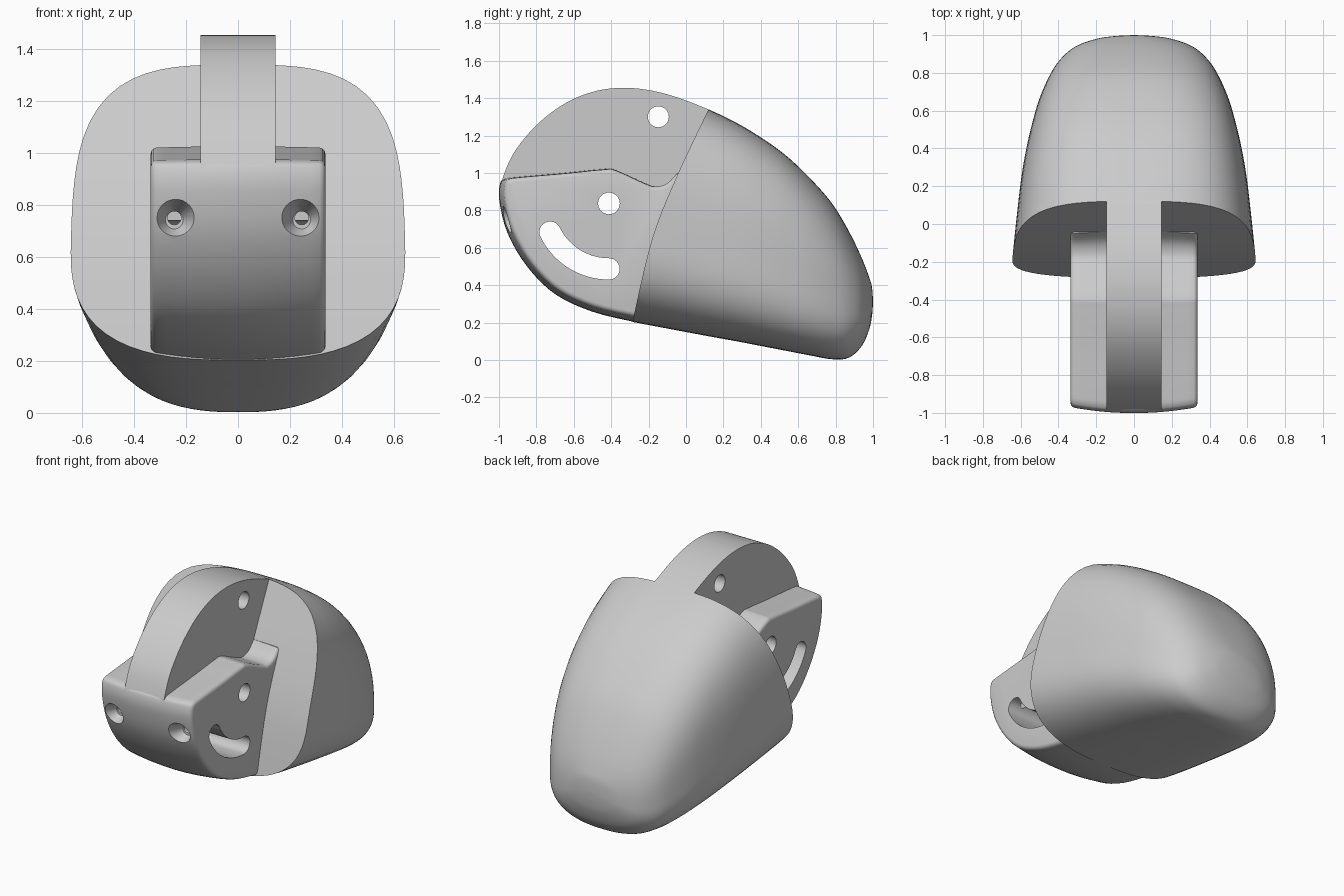
import bpy
import bmesh
from math import sin, cos, pi, radians
from mathutils import Matrix

if "Cube" in bpy.data.objects:
    bpy.data.objects.remove(bpy.data.objects["Cube"], do_unlink=True)

grey = bpy.data.materials.new("plain grey")
grey.use_nodes = True
grey.diffuse_color = (0.6, 0.6, 0.6, 1)
grey.node_tree.nodes["Principled BSDF"].inputs["Base Color"].default_value = (0.6, 0.6, 0.6, 1)


def smooth_path(pts, steps=5):
    """Catmull-Rom curve through points of any dimension."""
    n = len(pts)
    out = []
    for i in range(n - 1):
        a, b, c, d = (pts[max(0, min(n - 1, i + k))] for k in (-1, 0, 1, 2))
        for s in range(steps):
            t = s / steps
            out.append(tuple(
                q + t * ((r - p) + t * ((2 * p - 5 * q + 4 * r - u) + t * (3 * (q - r) + u - p))) / 2
                for p, q, r, u in zip(a, b, c, d)))
    out.append(tuple(pts[-1]))
    return out


def finish(name, bm):
    bmesh.ops.recalc_face_normals(bm, faces=bm.faces)
    mesh = bpy.data.meshes.new(name)
    bm.to_mesh(mesh)
    bm.free()
    ob = bpy.data.objects.new(name, mesh)
    bpy.context.collection.objects.link(ob)
    mesh.materials.append(grey)
    return ob


def loft(name, rings, tip=None):
    """Skin closed rings; the end is capped or drawn to a tip."""
    bm = bmesh.new()
    rows = [[bm.verts.new(p) for p in ring] for ring in rings]
    n = len(rows[0])
    for a, b in zip(rows, rows[1:]):
        for i in range(n):
            j = (i + 1) % n
            bm.faces.new((a[i], a[j], b[j], b[i]))
    bm.faces.new(rows[0])
    if tip:
        v = bm.verts.new(tip)
        for i in range(n):
            bm.faces.new((rows[-1][i], rows[-1][(i + 1) % n], v))
    else:
        bm.faces.new(rows[-1])
    return finish(name, bm)


def prism(name, pts, half, crown=0.0, slices=1):
    """Side profile extruded across x, shrinking towards the ends by crown."""
    rings = []
    for k in range(slices + 1):
        u = 2 * k / slices - 1
        s = 1 - crown * u * u
        rings.append([(u * half, -0.3 + (y + 0.3) * s, 0.9 + (z - 0.9) * s) for y, z in pts])
    return loft(name, rings)


def circle(y, z, r, n=32):
    return [(y + r * cos(2 * pi * i / n), z + r * sin(2 * pi * i / n)) for i in range(n)]


def cone_y(name, x, y, z, r1, r2, depth):
    bm = bmesh.new()
    bmesh.ops.create_cone(bm, cap_ends=True, segments=32, radius1=r1, radius2=r2, depth=depth,
                          matrix=Matrix.Translation((x, y + depth / 2, z)) @ Matrix.Rotation(-pi / 2, 4, 'X'))
    return finish(name, bm)


def apply(ob, kind, **settings):
    mod = ob.modifiers.new(kind, kind)
    for key, value in settings.items():
        setattr(mod, key, value)
    bpy.ops.object.select_all(action='DESELECT')
    bpy.context.view_layer.objects.active = ob
    ob.select_set(True)
    bpy.ops.object.modifier_apply(modifier=mod.name)


def cut(ob, cutter):
    apply(ob, 'BOOLEAN', operation='DIFFERENCE', solver='EXACT', object=cutter)
    bpy.data.objects.remove(cutter, do_unlink=True)


# Rounded rear shell: stations of y, top, bottom, half width, squareness
stations = smooth_path([
    (-0.45, 1.58, 0.235, 0.655, 3.3), (-0.2, 1.475, 0.187, 0.645, 3.3), (0.12, 1.34, 0.127, 0.612, 3.3),
    (0.27, 1.268, 0.1, 0.593, 3.3), (0.4, 1.19, 0.075, 0.57, 3.3), (0.53, 1.097, 0.05, 0.54, 3.3),
    (0.66, 0.975, 0.025, 0.502, 3.2), (0.78, 0.838, 0.004, 0.45, 3.0), (0.87, 0.69, 0.012, 0.392, 2.8),
    (0.94, 0.545, 0.075, 0.31, 2.6), (0.98, 0.44, 0.165, 0.2, 2.4), (0.995, 0.385, 0.24, 0.1, 2.2),
    (1.0, 0.31, 0.31, 0.0, 2.0)], 5)
rings = []
for y, top, low, wide, n in stations[:-1]:
    # The widest level sits below the middle, and the underside is rounder
    widest = low + 0.37 * (top - low)
    ring = []
    for i in range(80):
        a = 2 * pi * i / 80
        c, s = cos(a), sin(a)
        m, height = (n, top - widest) if s > 0 else (0.86 * n, widest - low)
        r = (abs(c) ** m + abs(s) ** m) ** (-1 / m)
        ring.append((wide * r * c, y, widest + height * r * s))
    rings.append(ring)
shell = loft("rear_shell", rings, tip=(0, 1.0, 0.31))

# Curved front face of the shell
edge = smooth_path([(-0.32, 0.0), (-0.28, 0.23), (-0.18, 0.65), (-0.05, 0.98), (0.12, 1.34), (0.26, 1.64)], 5)
cut(shell, prism("shell_cutter", edge + [(0.26, 1.9), (-1.2, 1.9), (-1.2, 0.0)], 1.0))

# Central block with a crowned front
block_pts = smooth_path([
    (-0.27, 0.202), (-0.5, 0.258), (-0.7, 0.352), (-0.85, 0.5), (-0.955, 0.68), (-0.998, 0.85),
    (-0.995, 0.94), (-0.97, 0.97), (-0.9, 0.98), (-0.65, 1.002), (-0.45, 1.022), (-0.38, 1.018),
    (-0.21, 0.942), (-0.15, 0.928), (-0.09, 0.948), (-0.04, 1.0)], 4)
block = prism("central_block", block_pts + [(0.1, 1.0), (-0.1, 0.3)], 0.336, crown=0.045, slices=12)
apply(block, 'BEVEL', width=0.022, segments=3, limit_method='ANGLE', angle_limit=radians(50))

# Upright fin along the middle
fin_pts = smooth_path([
    (-0.988, 0.915), (-0.984, 0.96), (-0.922, 1.105), (-0.8, 1.255), (-0.65, 1.37), (-0.5, 1.433),
    (-0.35, 1.455), (-0.2, 1.443), (-0.05, 1.405), (0.12, 1.34)], 6)
fin = prism("upright_fin", fin_pts + [(0.25, 1.25), (0.1, 0.915)], 0.145)

# Cross holes
cut(fin, prism("fin_hole", circle(-0.148, 1.3, 0.056), 1.0))
cut(block, prism("pivot_hole", circle(-0.412, 0.837, 0.058), 1.0))

# Curved slot around the pivot
R, W, A0, A1 = 0.35, 0.057, radians(206), radians(270)


def arc(cy, cz, r, a, b, n):
    return [(cy + r * cos(a + (b - a) * i / n), cz + r * sin(a + (b - a) * i / n)) for i in range(n + 1)]


py, pz = -0.412, 0.837
slot = arc(py, pz, R + W, A0, A1, 20)
slot += arc(py + R * cos(A1), pz + R * sin(A1), W, A1, A1 + pi, 12)[1:]
slot += arc(py, pz, R - W, A1, A0, 20)[1:]
slot += arc(py + R * cos(A0), pz + R * sin(A0), W, A0 + pi, A0 + 2 * pi, 12)[1:-1]
cut(block, prism("slot_cutter", slot, 1.0))

# Countersunk screw holes in the front
for x in (-0.245, 0.245):
    cut(block, cone_y("countersink", x, -1.05, 0.742, 0.115, 0.034, 0.17))
    cut(block, cone_y("screw_hole", x, -1.0, 0.75, 0.026, 0.026, 0.27))

for ob in (shell, block, fin):
    bpy.ops.object.select_all(action='DESELECT')
    bpy.context.view_layer.objects.active = ob
    ob.select_set(True)
    bpy.ops.object.shade_smooth_by_angle(angle=radians(32))
